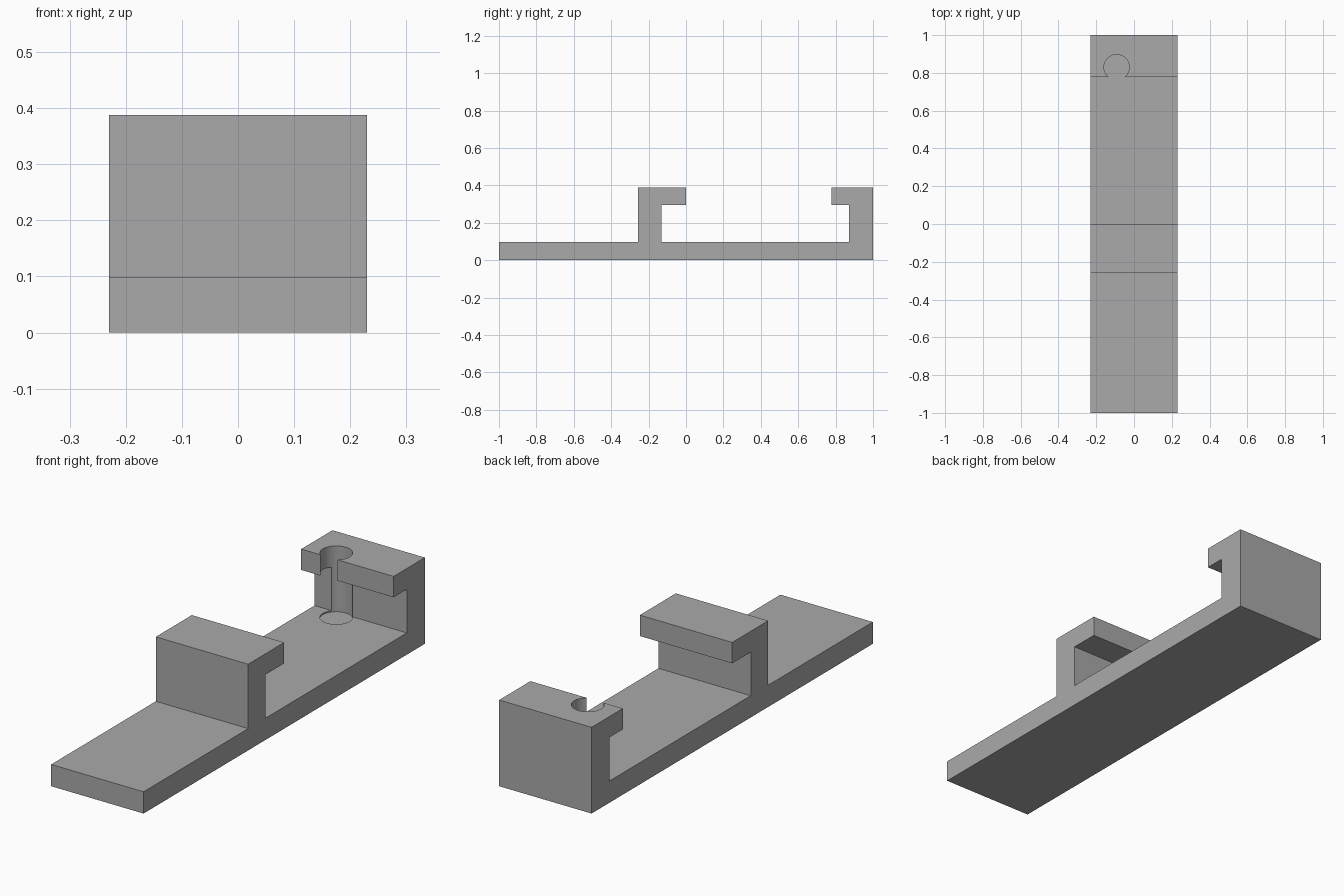
import bpy
import bmesh
import math

cube = bpy.data.objects.get("Cube")
if cube:
    bpy.data.objects.remove(cube, do_unlink=True)

HALF_WIDTH = 0.23
BASE, LIP, TOP = 0.098, 0.294, 0.388

grey = bpy.data.materials.new("plain grey")
grey.use_nodes = True
colour = (0.4, 0.4, 0.4, 1)
grey.diffuse_color = colour
grey.node_tree.nodes["Principled BSDF"].inputs["Base Color"].default_value = colour


def make_object(name, bm):
    bmesh.ops.recalc_face_normals(bm, faces=bm.faces)
    mesh = bpy.data.meshes.new(name)
    bm.to_mesh(mesh)
    bm.free()
    mesh.materials.append(grey)
    obj = bpy.data.objects.new(name, mesh)
    bpy.context.collection.objects.link(obj)
    return obj


# Side profile (y, z): base plate with two hooks facing each other
profile = [
    (-1, 0), (1, 0), (1, TOP), (0.778, TOP), (0.778, LIP), (0.872, LIP),
    (0.872, BASE), (-0.132, BASE), (-0.132, LIP), (0, LIP), (0, TOP),
    (-0.256, TOP), (-0.256, BASE), (-1, BASE),
]
bm = bmesh.new()
face = bm.faces.new([bm.verts.new((-HALF_WIDTH, y, z)) for y, z in profile])
swept = bmesh.ops.extrude_face_region(bm, geom=[face])["geom"]
bmesh.ops.translate(bm, vec=(2 * HALF_WIDTH, 0, 0),
                    verts=[v for v in swept if isinstance(v, bmesh.types.BMVert)])
bracket = make_object("hooked_bracket", bm)

# Vertical pin hole through the rear hook, just sinking into the base
bm = bmesh.new()
bmesh.ops.create_cone(bm, cap_ends=True, segments=64, radius1=0.067,
                      radius2=0.067, depth=0.4)
bmesh.ops.translate(bm, vec=(-0.092, 0.83, BASE - 0.006 + 0.2), verts=bm.verts)
cutter = make_object("pin_hole_cutter", bm)
cutter.hide_render = True

cut = bracket.modifiers.new("pin hole", "BOOLEAN")
cut.operation = "DIFFERENCE"
cut.solver = "EXACT"
cut.object = cutter

# Apply the cut, then drop the helper
bpy.ops.object.select_all(action="DESELECT")
bracket.select_set(True)
bpy.context.view_layer.objects.active = bracket
bpy.ops.object.modifier_apply(modifier=cut.name)
bpy.data.objects.remove(cutter, do_unlink=True)
bpy.ops.object.shade_smooth_by_angle(angle=math.radians(30))
